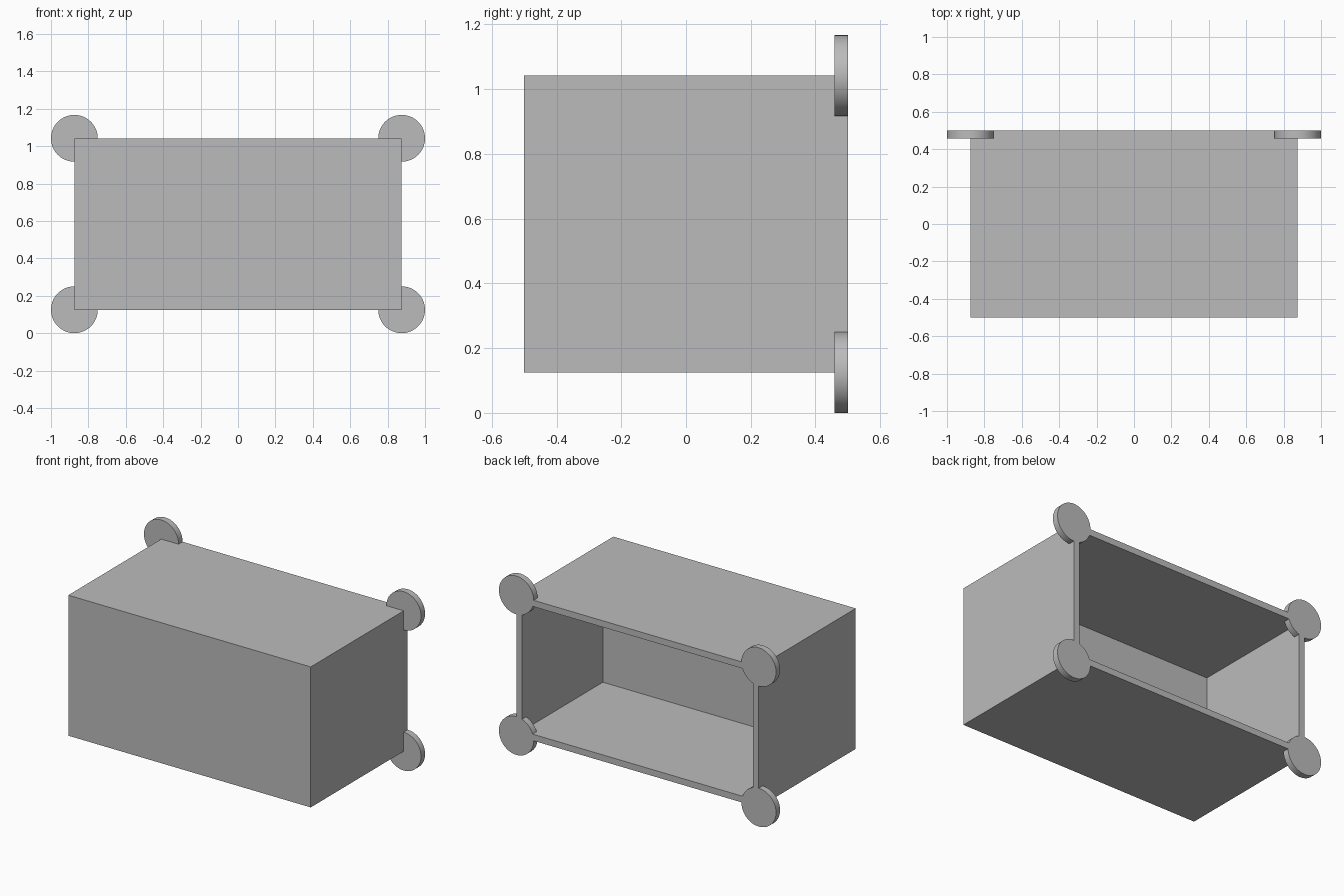
import bpy
import bmesh
import math

cube = bpy.data.objects.get("Cube")
if cube:
    bpy.data.objects.remove(cube, do_unlink=True)

UNIT = 1 / 24                 # wall and disc thickness
HALF_W, HALF_D = 21 * UNIT, 0.5
BOTTOM, TOP = 3 * UNIT, 25 * UNIT
FRONT_WALL = 4 * UNIT
RADIUS = 3 * UNIT

grey = bpy.data.materials.new("plain_grey")
grey.use_nodes = True
colour = (0.5, 0.5, 0.5, 1)
grey.diffuse_color = colour
grey.node_tree.nodes["Principled BSDF"].inputs["Base Color"].default_value = colour


def finish(name, bm):
    mesh = bpy.data.meshes.new(name)
    bm.to_mesh(mesh)
    bm.free()
    mesh.materials.append(grey)
    obj = bpy.data.objects.new(name, mesh)
    bpy.context.collection.objects.link(obj)
    return obj


# Hollow box: inset the back face as a rim, then push the opening inward
bm = bmesh.new()
bmesh.ops.create_cube(bm, size=1)
bmesh.ops.scale(bm, vec=(2 * HALF_W, 2 * HALF_D, TOP - BOTTOM), verts=bm.verts)
bmesh.ops.translate(bm, vec=(0, 0, (TOP + BOTTOM) / 2), verts=bm.verts)
bm.normal_update()
back = max(bm.faces, key=lambda f: f.normal.y)
bmesh.ops.inset_region(bm, faces=[back], thickness=UNIT, use_even_offset=True)
cavity = bmesh.ops.extrude_discrete_faces(bm, faces=[back])["faces"][0]
bmesh.ops.translate(bm, vec=(0, FRONT_WALL - 2 * HALF_D, 0), verts=cavity.verts)
bmesh.ops.recalc_face_normals(bm, faces=bm.faces)
finish("hollow_box", bm)

# Round corner discs, flush with the open back
for side, sx in (("left", 1), ("right", -1)):
    for level, z in (("bottom", BOTTOM), ("top", TOP)):
        bm = bmesh.new()
        bmesh.ops.create_cone(bm, cap_ends=True, segments=64, radius1=RADIUS,
                              radius2=RADIUS, depth=UNIT)
        disc = finish(f"{level}_{side}_corner_disc", bm)
        disc.rotation_euler.x = math.pi / 2
        disc.location = (sx * HALF_W, HALF_D - UNIT / 2, z)
        bpy.ops.object.select_all(action="DESELECT")
        disc.select_set(True)
        bpy.context.view_layer.objects.active = disc
        bpy.ops.object.shade_smooth_by_angle(angle=math.radians(30))
